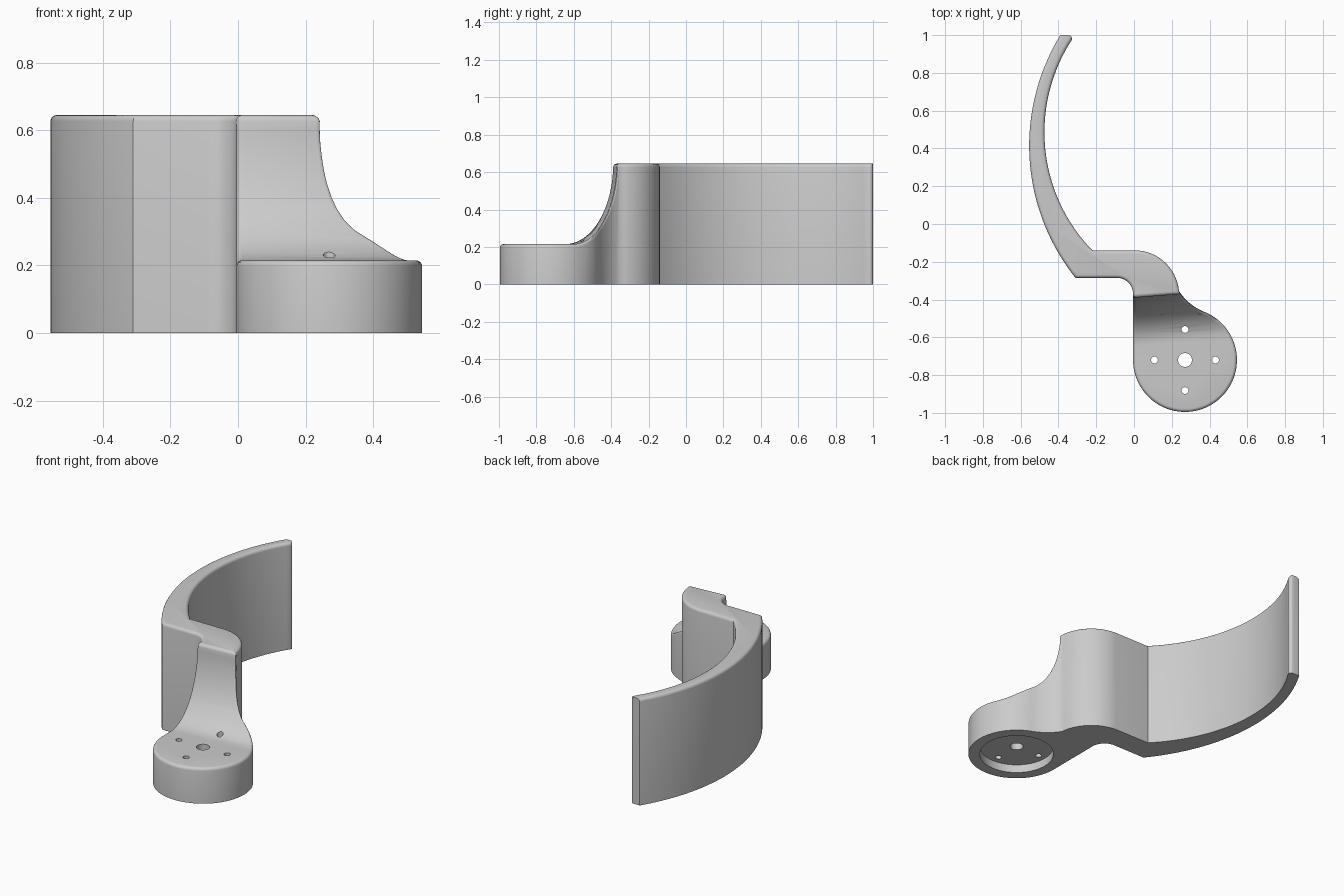
import bpy, bmesh, math
from mathutils import Vector

cube = bpy.data.objects.get("Cube")
if cube:
    bpy.data.objects.remove(cube)

HEIGHT, PAD_TOP = 0.645, 0.215
PAD = Vector((0.27, -0.72))
PAD_R = 0.275


def arc(a, mid, b, n):
    """Points on the circle through a, mid and b, ends included."""
    a, m, b = Vector(a), Vector(mid), Vector(b)
    u, v = m - a, b - a
    d = 2 * (u.x * v.y - u.y * v.x)
    c = a + Vector((v.y * u.dot(u) - u.y * v.dot(v),
                    u.x * v.dot(v) - v.x * u.dot(u))) / d
    r = (a - c).length
    t0 = math.atan2(*(a - c).yx)
    t1 = math.atan2(*(b - c).yx)
    if d > 0:
        sweep = (t1 - t0) % math.tau
    else:
        sweep = -((t0 - t1) % math.tau)
    return [(c.x + r * math.cos(t0 + sweep * i / n),
             c.y + r * math.sin(t0 + sweep * i / n)) for i in range(n + 1)]


def prism(name, points, offset):
    """Close a loop of 3D points and extrude it by offset."""
    bm = bmesh.new()
    face = bm.faces.new([bm.verts.new(p) for p in points])
    top = bmesh.ops.extrude_face_region(bm, geom=[face])["geom"]
    bmesh.ops.translate(bm, vec=offset,
                        verts=[g for g in top if isinstance(g, bmesh.types.BMVert)])
    bmesh.ops.recalc_face_normals(bm, faces=bm.faces)
    mesh = bpy.data.meshes.new(name)
    bm.to_mesh(mesh)
    bm.free()
    obj = bpy.data.objects.new(name, mesh)
    bpy.context.collection.objects.link(obj)
    return obj


def cut(target, cutter):
    mod = target.modifiers.new("cut", "BOOLEAN")
    mod.operation, mod.solver, mod.object = "DIFFERENCE", "EXACT", cutter
    bpy.context.view_layer.objects.active = target
    bpy.ops.object.modifier_apply(modifier=mod.name)
    bpy.data.objects.remove(cutter)


def drill(target, center, radius, z0, z1, sides):
    ring = [(center.x + radius * math.cos(math.tau * i / sides),
             center.y + radius * math.sin(math.tau * i / sides), z0)
            for i in range(sides)]
    cut(target, prism("drill", ring, (0, 0, z1 - z0)))


# Plan outline: curved blade, elbow, neck and round mounting pad
outline = arc((-0.31, -0.285), (-0.555, 0.42), (-0.39, 1), 40)
outline += arc((-0.345, 1), (-0.331, 0.992), (-0.329, 0.975), 4)
outline += arc((-0.329, 0.975), (-0.474, 0.5), (-0.22, -0.14), 40)[1:]
outline += arc((0.02, -0.14), (0.155, -0.195), (0.238, -0.355), 14)
outline += arc((0.238, -0.355), (0.29, -0.415), (0.38, -0.468), 8)[1:]
outline += arc((0.38, -0.468), (PAD.x, PAD.y - PAD_R), (PAD.x - PAD_R, PAD.y), 56)[1:]
outline += arc((-0.005, -0.37), (-0.03, -0.31), (-0.09, -0.285), 10)
bracket = prism("curved_bracket", [(x, y, 0) for x, y in outline], (0, 0, HEIGHT))

# Sweeping hollow between the neck and the low pad
STEPS = 16
slope = [(-0.645 + 0.255 * math.sin(i / STEPS * math.pi / 2),
          HEIGHT - (HEIGHT - PAD_TOP) * math.cos(i / STEPS * math.pi / 2))
         for i in range(STEPS + 1)]
slope = [(-1.3, PAD_TOP)] + slope + [(-0.39, 0.9), (-1.3, 0.9)]
tilt = 0.08  # the hollow runs slightly askew across the neck
hollow = prism("hollow", [(-0.3, y - 0.3 * tilt, z) for y, z in slope],
               (1.2, 1.2 * tilt, 0))
cut(bracket, hollow)

# Round over all upper edges, leaving the base and the blade tip crisp
bm = bmesh.new()
bm.from_mesh(bracket.data)
bmesh.ops.remove_doubles(bm, verts=bm.verts, dist=0.0005)
rim = [e for e in bm.edges
       if len(e.link_faces) == 2 and e.calc_face_angle(0) > math.radians(40)
       and min(v.co.z for v in e.verts) > 0.1
       and min(v.co.y for v in e.verts) < 0.99]
bmesh.ops.bevel(bm, geom=rim, offset=0.018, offset_type="OFFSET", segments=4,
                profile=0.5, affect="EDGES", clamp_overlap=False)
bm.to_mesh(bracket.data)
bm.free()

# Shallow round recess under the pad, centre bore and four screw holes
drill(bracket, PAD, 0.21, -0.1, 0.05, 64)
drill(bracket, PAD, 0.037, -0.1, 0.5, 32)
for dx, dy in ((1, 0), (-1, 0), (0, 1), (0, -1)):
    drill(bracket, PAD + Vector((dx, dy)) * 0.162, 0.018, -0.1, 0.5, 20)

# Plain grey finish
grey = bpy.data.materials.new("plain_grey")
grey.use_nodes = True
color = (0.6, 0.6, 0.6, 1)
grey.diffuse_color = color
grey.node_tree.nodes["Principled BSDF"].inputs["Base Color"].default_value = color
bracket.data.materials.clear()
bracket.data.materials.append(grey)

bpy.ops.object.select_all(action="DESELECT")
bracket.select_set(True)
bpy.context.view_layer.objects.active = bracket
bpy.ops.object.shade_smooth_by_angle(angle=math.radians(35))
